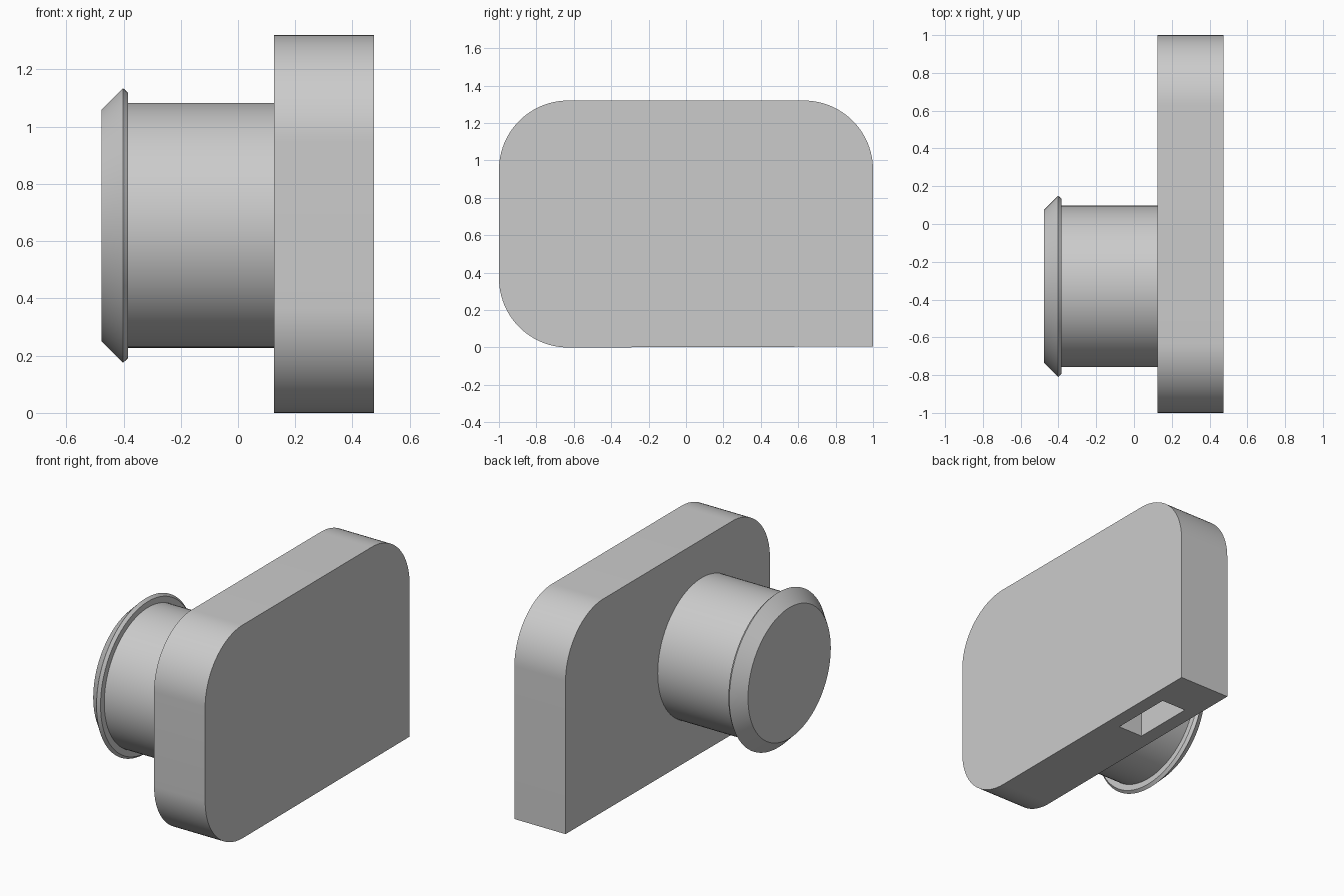
import bpy, bmesh, math
from mathutils import Vector

cube = bpy.data.objects.get("Cube")
if cube:
    bpy.data.objects.remove(cube, do_unlink=True)

grey = bpy.data.materials.new("plain grey")
grey.use_nodes = True
colour = (0.6, 0.6, 0.6, 1)
grey.diffuse_color = colour
grey.node_tree.nodes["Principled BSDF"].inputs["Base Color"].default_value = colour


def make_object(name, bm):
    bmesh.ops.recalc_face_normals(bm, faces=bm.faces)
    mesh = bpy.data.meshes.new(name)
    bm.to_mesh(mesh)
    bm.free()
    mesh.materials.append(grey)
    obj = bpy.data.objects.new(name, mesh)
    bpy.context.collection.objects.link(obj)
    return obj


def smooth(obj):
    bpy.ops.object.select_all(action="DESELECT")
    obj.select_set(True)
    bpy.context.view_layer.objects.active = obj
    bpy.ops.object.shade_smooth_by_angle(angle=math.radians(25))


# Mounting plate: rounded outline with one square lower back corner
X0, X1, HEIGHT, R = 0.125, 0.475, 1.32, 0.37
outline = [(1, 0.005)]
for y, z, start in ((1 - R, HEIGHT - R, 0), (R - 1, HEIGHT - R, 90), (R - 1, R, 180)):
    for i in range(25):
        a = math.radians(start + 90 * i / 24)
        outline.append((y + R * math.cos(a), z + R * math.sin(a)))
bm = bmesh.new()
face = bm.faces.new([bm.verts.new((X0, y, z)) for y, z in outline])
side = bmesh.ops.extrude_face_region(bm, geom=[face])["geom"]
bmesh.ops.translate(bm, vec=(X1 - X0, 0, 0),
                    verts=[v for v in side if isinstance(v, bmesh.types.BMVert)])
plate = make_object("mounting_plate", bm)

# Slot recessed into the underside of the plate
bm = bmesh.new()
bmesh.ops.create_cube(bm, size=1)
bmesh.ops.scale(bm, vec=(0.17, 0.395, 0.8), verts=bm.verts)
bmesh.ops.translate(bm, vec=(0.3, 0.522, 0), verts=bm.verts)
cutter = make_object("slot_cutter", bm)
cut = plate.modifiers.new("slot", "BOOLEAN")
cut.operation, cut.solver, cut.object = "DIFFERENCE", "EXACT", cutter
bpy.context.view_layer.objects.active = plate
bpy.ops.object.modifier_apply(modifier=cut.name)
bpy.data.objects.remove(cutter, do_unlink=True)
smooth(plate)

# Round stem with a chamfered retaining lip, turned about the x axis
profile = [(X0, 0), (X0, 0.428), (-0.385, 0.428), (-0.385, 0.465),
           (-0.402, 0.48), (-0.477, 0.405), (-0.477, 0)]
bm = bmesh.new()
points = [bm.verts.new((x, -0.33, 0.655 + r)) for x, r in profile]
edges = [bm.edges.new(pair) for pair in zip(points, points[1:])]
bmesh.ops.spin(bm, geom=points + edges, cent=(0, -0.33, 0.655), axis=(1, 0, 0),
               angle=math.tau, steps=96)
bmesh.ops.remove_doubles(bm, verts=bm.verts, dist=0.0005)
smooth(make_object("stem_with_lip", bm))
